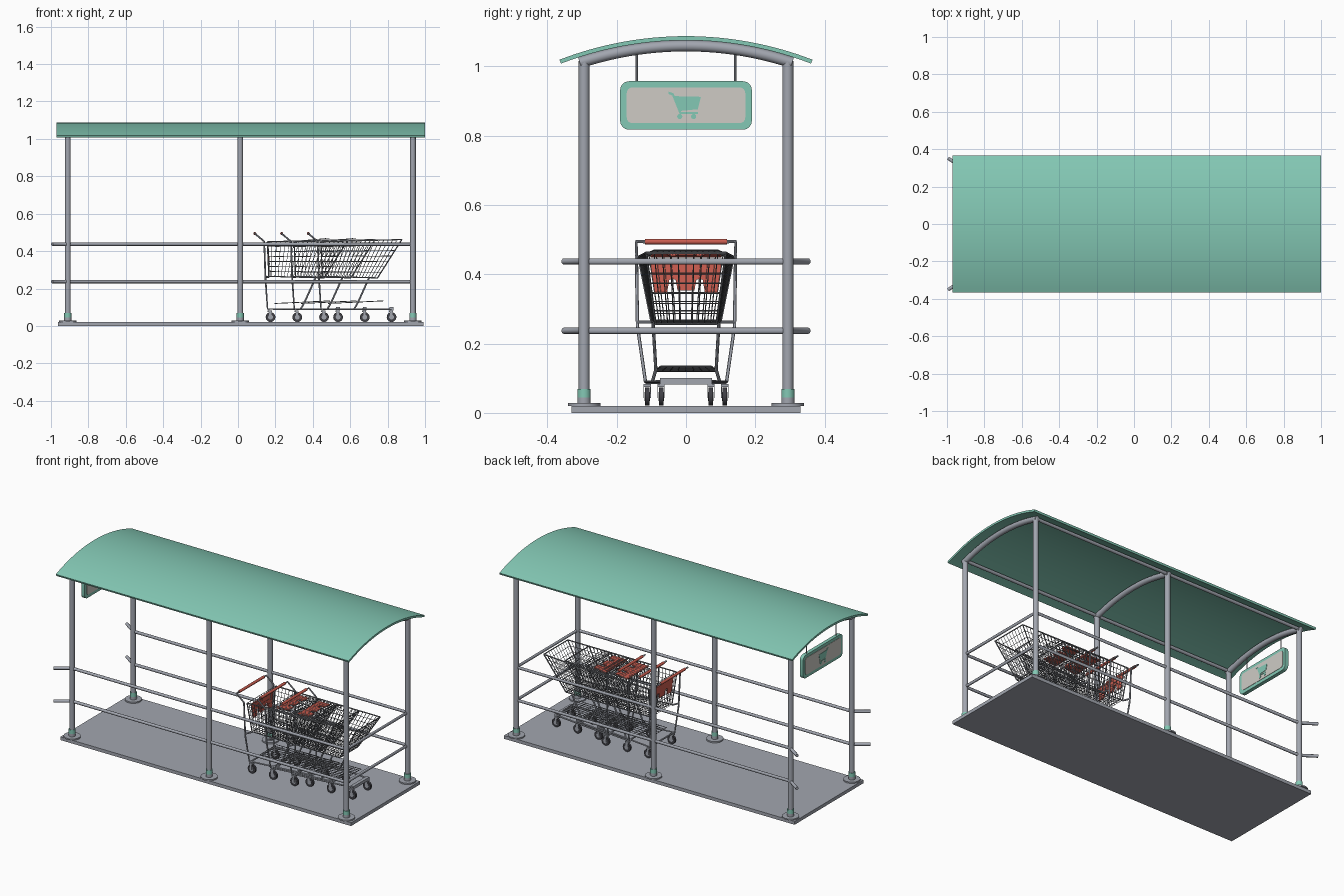
import bpy, bmesh, math
from mathutils import Matrix, Vector

if "Cube" in bpy.data.objects:
    bpy.data.objects.remove(bpy.data.objects["Cube"])


def material(name, rgb):
    m = bpy.data.materials.new(name)
    m.diffuse_color = (*rgb, 1)
    m.use_nodes = True
    m.node_tree.nodes["Principled BSDF"].inputs["Base Color"].default_value = m.diffuse_color
    return m


GREEN = material("teal_green", (0.23, 0.58, 0.46))
STEEL = material("steel_grey", (0.36, 0.38, 0.43))
WIRE = material("wire_grey", (0.20, 0.21, 0.23))
DARK = material("dark_rubber", (0.05, 0.05, 0.06))
RED = material("red_plastic", (0.60, 0.11, 0.08))
PANEL = material("pale_panel", (0.62, 0.60, 0.56))


def add(name, mesh, mat):
    mesh.materials.clear()
    mesh.materials.append(mat)
    ob = bpy.data.objects.new(name, mesh)
    bpy.context.collection.objects.link(ob)
    bpy.ops.object.select_all(action='DESELECT')
    ob.select_set(True)
    bpy.context.view_layer.objects.active = ob
    bpy.ops.object.shade_smooth_by_angle(angle=math.radians(40))
    return ob


def from_bm(name, bm, mat):
    bmesh.ops.recalc_face_normals(bm, faces=bm.faces[:])
    me = bpy.data.meshes.new(name)
    bm.to_mesh(me)
    bm.free()
    return add(name, me, mat)


def tubes(name, paths, r, mat, res=2):
    """Round tubes along a list of paths, as one mesh."""
    cu = bpy.data.curves.new(name, 'CURVE')
    cu.dimensions = '3D'
    cu.bevel_depth, cu.bevel_resolution, cu.use_fill_caps = r, res, True
    for path in paths:
        sp = cu.splines.new('POLY')
        sp.points.add(len(path) - 1)
        for p, co in zip(sp.points, path):
            p.co = (*co, 1)
    tmp = bpy.data.objects.new(name + "_tmp", cu)
    bpy.context.collection.objects.link(tmp)
    dg = bpy.context.evaluated_depsgraph_get()
    me = bpy.data.meshes.new_from_object(tmp.evaluated_get(dg))
    bpy.data.objects.remove(tmp)
    return add(name, me, mat)


def prism(name, yz, x0, x1, mat):
    """A (y, z) outline extruded along x."""
    bm = bmesh.new()
    a = [bm.verts.new((x0, y, z)) for y, z in yz]
    b = [bm.verts.new((x1, y, z)) for y, z in yz]
    bm.faces.new(a)
    bm.faces.new(b[::-1])
    for i in range(len(a)):
        j = (i + 1) % len(a)
        bm.faces.new((a[i], b[i], b[j], a[j]))
    return from_bm(name, bm, mat)


def cylinders(name, items, mat, axis='Z', seg=24):
    """items: (centre, radius, length)"""
    bm = bmesh.new()
    rot = Matrix.Rotation(math.pi / 2, 4, 'X') if axis == 'Y' else Matrix()
    for c, r, h in items:
        bmesh.ops.create_cone(bm, cap_ends=True, segments=seg, radius1=r, radius2=r,
                              depth=h, matrix=Matrix.Translation(c) @ rot)
    return from_bm(name, bm, mat)


def boxes(name, items, mat):
    """items: (centre, size)"""
    bm = bmesh.new()
    for c, s in items:
        bmesh.ops.create_cube(bm, size=1, matrix=Matrix.Translation(c) @ Matrix.Diagonal((*s, 1)))
    return from_bm(name, bm, mat)


def rounded(hy, z0, z1, r, n=6):
    pts = []
    for k, (sy, z) in enumerate(((1, z1 - r), (-1, z1 - r), (-1, z0 + r), (1, z0 + r))):
        for i in range(n + 1):
            a = math.pi / 2 * (k + i / n)
            pts.append((sy * (hy - r) + r * math.cos(a), z + r * math.sin(a)))
    return pts


def disc(y, z, r, n=16):
    return [(y + r * math.cos(2 * math.pi * i / n), z + r * math.sin(2 * math.pi * i / n))
            for i in range(n)]


def arc(half, radius, n=32):
    """Points on the roof curve, centred under the ridge."""
    top = math.asin(half / RR)
    return [(radius * math.sin(t), ZC + radius * math.cos(t))
            for t in (top * (2 * i / n - 1) for i in range(n + 1))]


# floor slab
boxes("floor_slab", [((0.015, 0, 0.01), (1.955, 0.662, 0.02))], STEEL)

# curved roof sheet
RR = 1.014
ZC = 1.087 - RR
prism("roof", arc(0.365, RR) + arc(0.365, RR - 0.012)[::-1], -0.97, 1.0, GREEN)

# posts with flanges, sockets and collars
XS, PY = (-0.91, 0.012, 0.935), 0.294
spots = [(x, s * PY) for x in XS for s in (-1, 1)]
cylinders("posts", [((x, y, 0.518), 0.0155, 0.996) for x, y in spots], STEEL)
cylinders("post_flanges", [((x, y, 0.024), 0.047, 0.008) for x, y in spots], STEEL, seg=32)
cylinders("post_sockets", [((x, y, 0.036), 0.019, 0.018) for x, y in spots], STEEL)
cylinders("post_collars", [((x, y, 0.057), 0.019, 0.024) for x, y in spots], GREEN)

# roof arches and lengthwise purlins
tubes("roof_arches", [[(x, y, z) for y, z in arc(0.315, RR - 0.028)] for x in XS], 0.016, STEEL, 4)
tubes("roof_purlins", [[(XS[0], s * PY, 1.018), (XS[2], s * PY, 1.018)] for s in (-1, 1)],
      0.01, STEEL, 3)

# guard rails wrapping the closed end, flared at the open end
tubes("guard_rails", [[(-0.994, -0.352, z), (-0.91, -PY, z), (0.935, -PY, z),
                       (0.935, PY, z), (-0.91, PY, z), (-0.994, 0.352, z)]
                      for z in (0.237, 0.437)], 0.009, STEEL, 4)

# hanging sign with cart symbol on both faces
SX = -0.91
prism("sign_frame", rounded(0.19, 0.817, 0.957, 0.026), SX - 0.011, SX + 0.011, GREEN)
tubes("sign_hangers", [[(SX, y, 0.95), (SX, y, 1.05)] for y in (-0.142, 0.142)], 0.003, STEEL)
symbol = {
    "symbol_basket": [(-0.036, 0.914), (0.043, 0.912), (0.034, 0.876), (-0.020, 0.871)],
    "symbol_handle": [(-0.050, 0.927), (-0.036, 0.922), (-0.012, 0.864), (-0.019, 0.864),
                      (-0.040, 0.916), (-0.050, 0.920)],
    "symbol_base": [(-0.019, 0.868), (0.034, 0.868), (0.034, 0.863), (-0.019, 0.863)],
    "symbol_wheel_rear": disc(-0.018, 0.855, 0.0075),
    "symbol_wheel_front": disc(0.022, 0.855, 0.0075),
}
for s in (-1, 1):
    prism("sign_panel", rounded(0.171, 0.836, 0.939, 0.016), SX + s * 0.010, SX + s * 0.013, PANEL)
    for name, pts in symbol.items():
        prism(name, pts, SX + s * 0.012, SX + s * 0.015, GREEN)


def basket(u, v, s):
    """Point on a basket side: u rear to front, v top to bottom, s side."""
    rt, ft = Vector((0.157, 0.137, 0.450)), Vector((0.590, 0.115, 0.462))
    rb, fb = Vector((0.165, 0.100, 0.265)), Vector((0.460, 0.088, 0.257))
    p = rt.lerp(ft, u).lerp(rb.lerp(fb, u), v)
    return Vector((p.x, s * p.y, p.z))


def across(u, v, t):
    return basket(u, v, -1).lerp(basket(u, v, 1), t)


def cart(dx, swing):
    parts = []
    # wire basket: hoops, side bands and lengthwise floor wires
    hoops = [[basket(i / 18, 0, -1), basket(i / 18, 1, -1), basket(i / 18, 1, 1),
              basket(i / 18, 0, 1)] for i in range(19)]
    bands = [[basket(0, k / 7, -1), basket(1, k / 7, -1), basket(1, k / 7, 1),
              basket(0, k / 7, 1)] for k in range(1, 7)]
    longs = [[across(0, 1, t / 10), across(1, 1, t / 10), across(1, 0, t / 10)]
             for t in range(1, 10)]
    parts.append(tubes("basket_wires", hoops + bands + longs, 0.0016, WIRE, 0))
    rims = [[basket(0, v, -1), basket(1, v, -1), basket(1, v, 1), basket(0, v, 1)]
            for v in (0, 1)]
    rims += [[basket(u, 0, s), basket(u, 1, s)] for u in (0, 1) for s in (-1, 1)]
    parts.append(tubes("basket_rim", rims, 0.0035, WIRE, 1))

    # rear gate hinged at the top, with red seat flap
    gw = lambda t, k: (0, (2 * t - 1) * (0.128 - 0.034 * k), -0.185 * k)
    gate = [[gw(t / 12, 0), gw(t / 12, 1)] for t in range(13)]
    gate += [[gw(0, k / 7), gw(1, k / 7)] for k in range(8)]
    flap = [(-0.102, -0.022), (0.102, -0.022), (0.092, -0.108), (0.055, -0.108), (0.048, -0.068),
            (0.030, -0.068), (0.024, -0.100), (-0.024, -0.100), (-0.030, -0.068),
            (-0.048, -0.068), (-0.055, -0.108), (-0.092, -0.108)]
    hinge = Matrix.Translation((0.160, 0, 0.453)) @ Matrix.Rotation(-swing, 4, 'Y')
    for ob in (tubes("gate_wires", gate, 0.0016, WIRE, 0),
               prism("seat_flap", flap, -0.006, 0.001, RED)):
        ob.data.transform(hinge)
        parts.append(ob)

    # handle and bent tube frame
    parts.append(cylinders("handle", [((0.09, 0, 0.494), 0.008, 0.236)], RED, 'Y', 16))
    frame = []
    for s in (-1, 1):
        frame.append([(0.09, s * 0.11, 0.494), (0.09, s * 0.143, 0.494), (0.140, s * 0.143, 0.452),
                      (0.147, s * 0.140, 0.250), (0.158, s * 0.117, 0.090),
                      (0.535, s * 0.072, 0.090)])
        frame.append([(0.415, s * 0.095, 0.258), (0.355, s * 0.087, 0.125),
                      (0.335, s * 0.097, 0.090)])
        frame.append([(0.147, s * 0.140, 0.262), (0.165, s * 0.100, 0.262)])
    frame.append([(0.165, -0.117, 0.088), (0.165, 0.117, 0.088)])
    parts.append(tubes("cart_frame", frame, 0.0048, STEEL))
    parts.append(boxes("front_crossbar", [((0.535, 0, 0.091), (0.02, 0.15, 0.018))], STEEL))

    # lower rack
    rk = lambda u, t: (0.195 + 0.295 * u, (2 * t - 1) * (0.092 - 0.018 * u), 0.120 + 0.014 * u)
    rack = [[rk(0, t / 8), rk(1, t / 8)] for t in range(9)]
    rack += [[rk(u / 6, 0), rk(u / 6, 1)] for u in range(7)]
    parts.append(tubes("lower_rack", rack, 0.0022, WIRE, 0))

    # casters
    wheels = [(x, s * y, 0.047) for x, y in ((0.174, 0.112), (0.535, 0.072)) for s in (-1, 1)]
    parts.append(cylinders("wheel_tyres", [(w, 0.026, 0.013) for w in wheels], DARK, 'Y', 20))
    parts.append(cylinders("wheel_hubs", [(w, 0.013, 0.016) for w in wheels], STEEL, 'Y', 16))
    forks = []
    for x, y, z in wheels:
        forks.append(((x - 0.004, y, 0.079), (0.022, 0.021, 0.009)))
        forks += [((x - 0.002, y + s * 0.0095, 0.061), (0.012, 0.002, 0.036)) for s in (-1, 1)]
    parts.append(boxes("caster_forks", forks, STEEL))
    for ob in parts:
        ob.data.transform(Matrix.Translation((dx, 0, 0)))


# three nested carts; inner ones have their gates pushed up
for i in range(3):
    cart(0.143 * i, math.radians(4 if i == 0 else 95))
